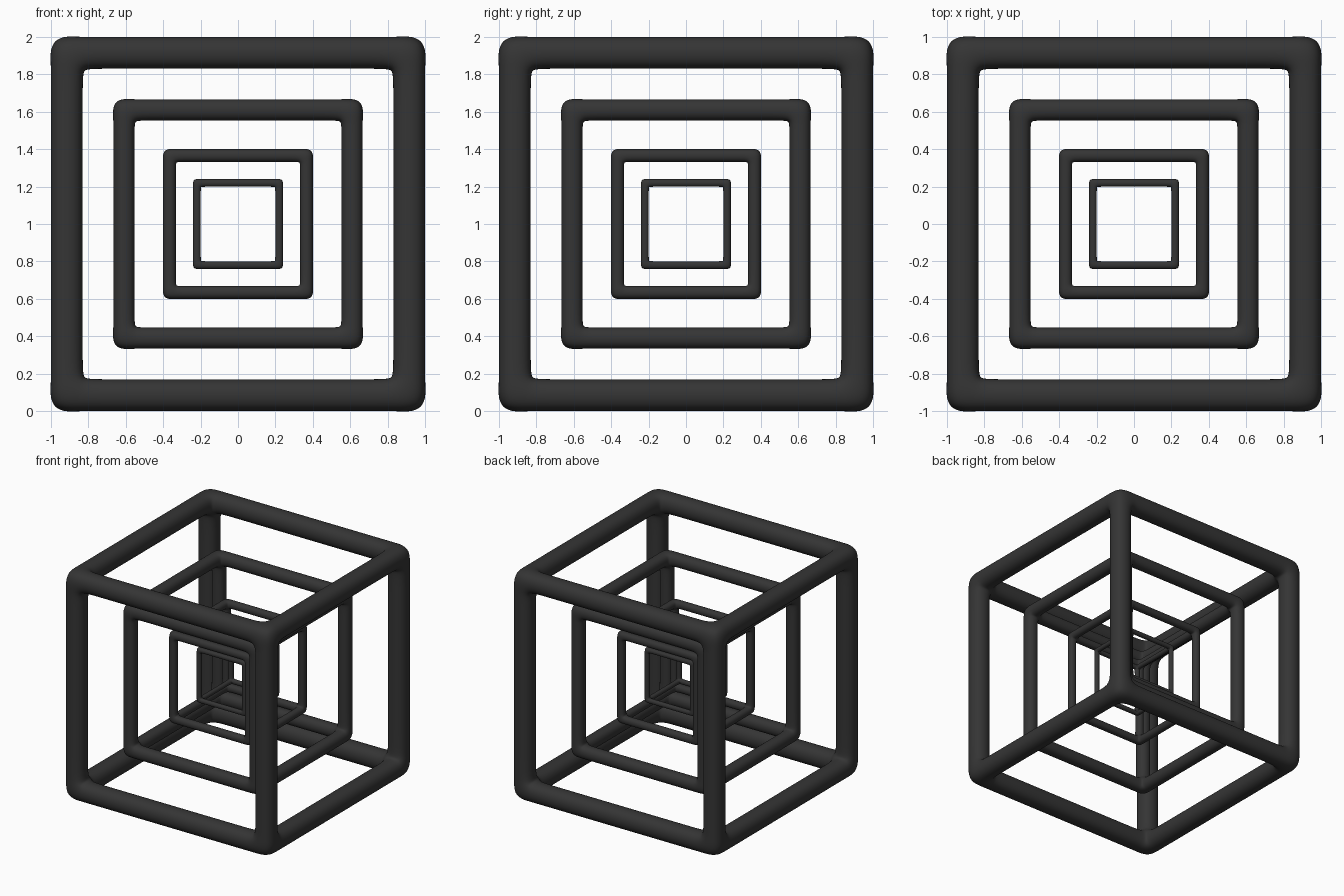
import bpy, bmesh
from itertools import product

if "Cube" in bpy.data.objects:
    bpy.data.objects.remove(bpy.data.objects["Cube"])

mat = bpy.data.materials.new("charcoal")
mat.diffuse_color = (0.035, 0.035, 0.035, 1)
mat.use_nodes = True
mat.node_tree.nodes["Principled BSDF"].inputs["Base Color"].default_value = mat.diffuse_color

OUT, INN, LOOP = 1.007, 0.823, 0.77     # control cage: outer face, inner face, holding loop
GRID = [-OUT, -INN, -LOOP, LOOP, INN, OUT]
N = len(GRID) - 1


def solid(cell):
    """A cell belongs to the frame if it lies on a cube edge (two axes at the ends)."""
    return all(0 <= i < N for i in cell) and sum(i in (0, N - 1) for i in cell) >= 2


def frame_mesh():
    """Square-bar cube frame; only the exposed cell faces are kept."""
    bm = bmesh.new()
    verts = {}

    def vert(key):
        if key not in verts:
            verts[key] = bm.verts.new([GRID[i] for i in key])
        return verts[key]

    for cell in product(range(N), repeat=3):
        if not solid(cell):
            continue
        for axis, side in product(range(3), (0, 1)):
            near = list(cell)
            near[axis] += 1 if side else -1
            if solid(near):
                continue
            u, v = (axis + 1) % 3, (axis + 2) % 3
            loop = []
            for du, dv in ((0, 0), (1, 0), (1, 1), (0, 1)):
                k = list(cell)
                k[axis] += side
                k[u] += du
                k[v] += dv
                loop.append(vert(tuple(k)))
            bm.faces.new(loop if side else loop[::-1])
    for f in bm.faces:
        f.smooth = True
    mesh = bpy.data.meshes.new("cube_frame")
    bm.to_mesh(mesh)
    bm.free()
    mesh.materials.append(mat)
    return mesh


# Four nested frames sharing one rounded cage
mesh = frame_mesh()
for name, size in (("outer_frame", 1), ("second_frame", 2 / 3),
                   ("third_frame", 0.4), ("inner_frame", 0.24)):
    ob = bpy.data.objects.new(name, mesh)
    bpy.context.collection.objects.link(ob)
    ob.location.z = 1
    ob.scale = (size,) * 3
    sub = ob.modifiers.new("rounding", 'SUBSURF')
    sub.levels = sub.render_levels = 3
